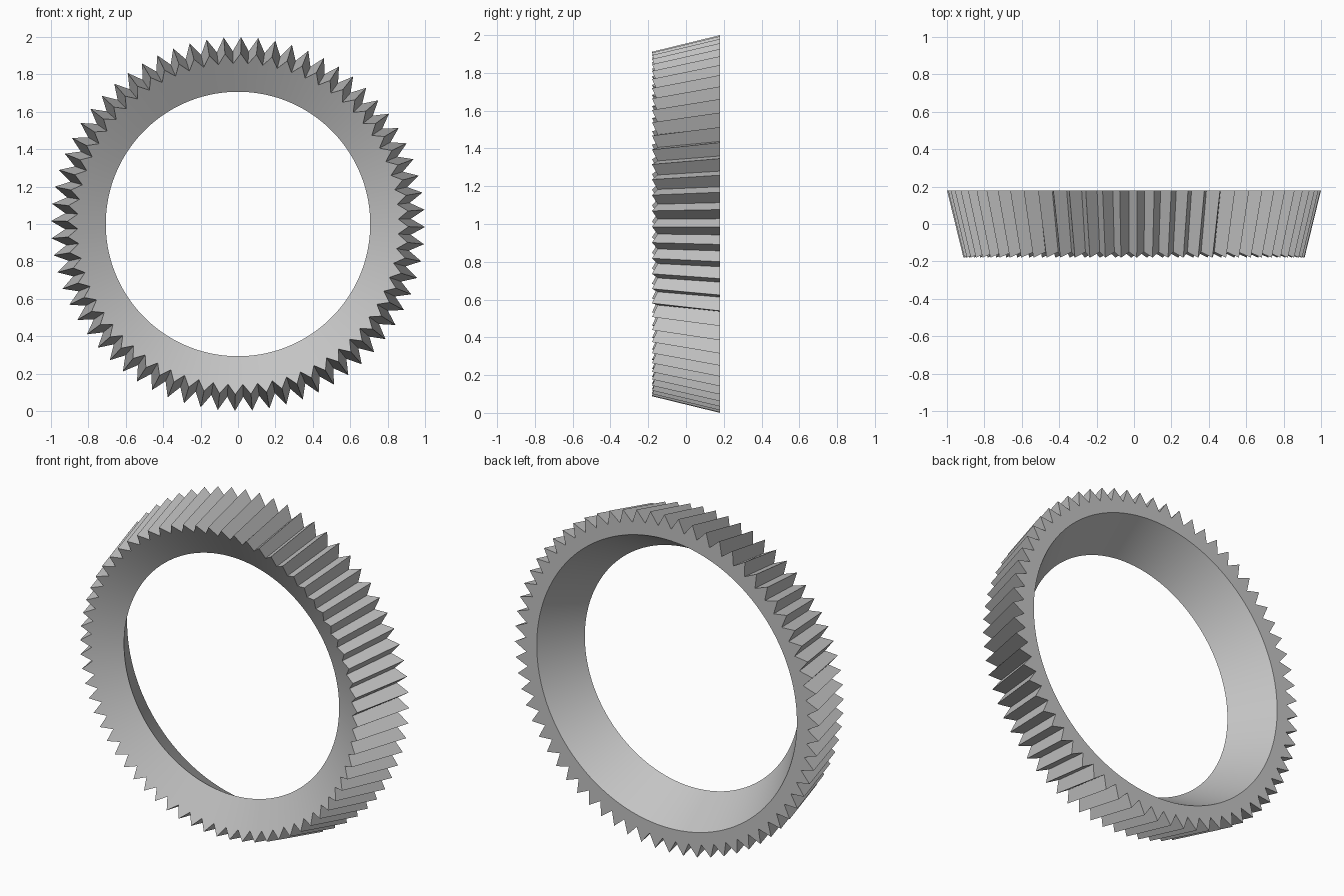
import bpy, bmesh
from math import sin, cos, pi

cube = bpy.data.objects.get("Cube")
if cube:
    bpy.data.objects.remove(cube)

TEETH = 68
PHASE = 0.016           # first tooth sits slightly clockwise of the top
STEPS = TEETH * 2       # one tip and one root per tooth

# Cross-section: (tip radius, tip y, root radius, root y), going round the ring
SECTION = [
    (0.912, -0.18, 0.858, -0.15),   # front edge of the teeth
    (0.707, -0.06, 0.707, -0.06),   # narrow waist of the bore
    (0.855, 0.18, 0.855, 0.18),     # back edge of the bore
    (1.0, 0.18, 0.925, 0.18),       # back edge of the teeth
]

grey = bpy.data.materials.new("plain grey")
grey.use_nodes = True
colour = (0.55, 0.55, 0.55, 1)
grey.diffuse_color = colour
grey.node_tree.nodes["Principled BSDF"].inputs["Base Color"].default_value = colour

# Bevelled ring gear: sweep the cross-section, alternating tip and root
bm = bmesh.new()
loops = []
for tip_r, tip_y, root_r, root_y in SECTION:
    loop = []
    for i in range(STEPS):
        r, y = (root_r, root_y) if i % 2 else (tip_r, tip_y)
        a = PHASE + 2 * pi * i / STEPS
        loop.append(bm.verts.new((r * sin(a), y, 1 + r * cos(a))))
    loops.append(loop)

for k, loop in enumerate(loops):
    following = loops[(k + 1) % len(loops)]
    for i in range(STEPS):
        j = (i + 1) % STEPS
        bm.faces.new((loop[i], loop[j], following[j], following[i]))
bmesh.ops.recalc_face_normals(bm, faces=bm.faces)

mesh = bpy.data.meshes.new("ring_gear")
bm.to_mesh(mesh)
bm.free()
mesh.materials.append(grey)
gear = bpy.data.objects.new("ring_gear", mesh)
bpy.context.collection.objects.link(gear)

# Smooth bore, crisp teeth
bpy.ops.object.select_all(action='DESELECT')
gear.select_set(True)
bpy.context.view_layer.objects.active = gear
bpy.ops.object.shade_smooth_by_angle(angle=pi / 6)
